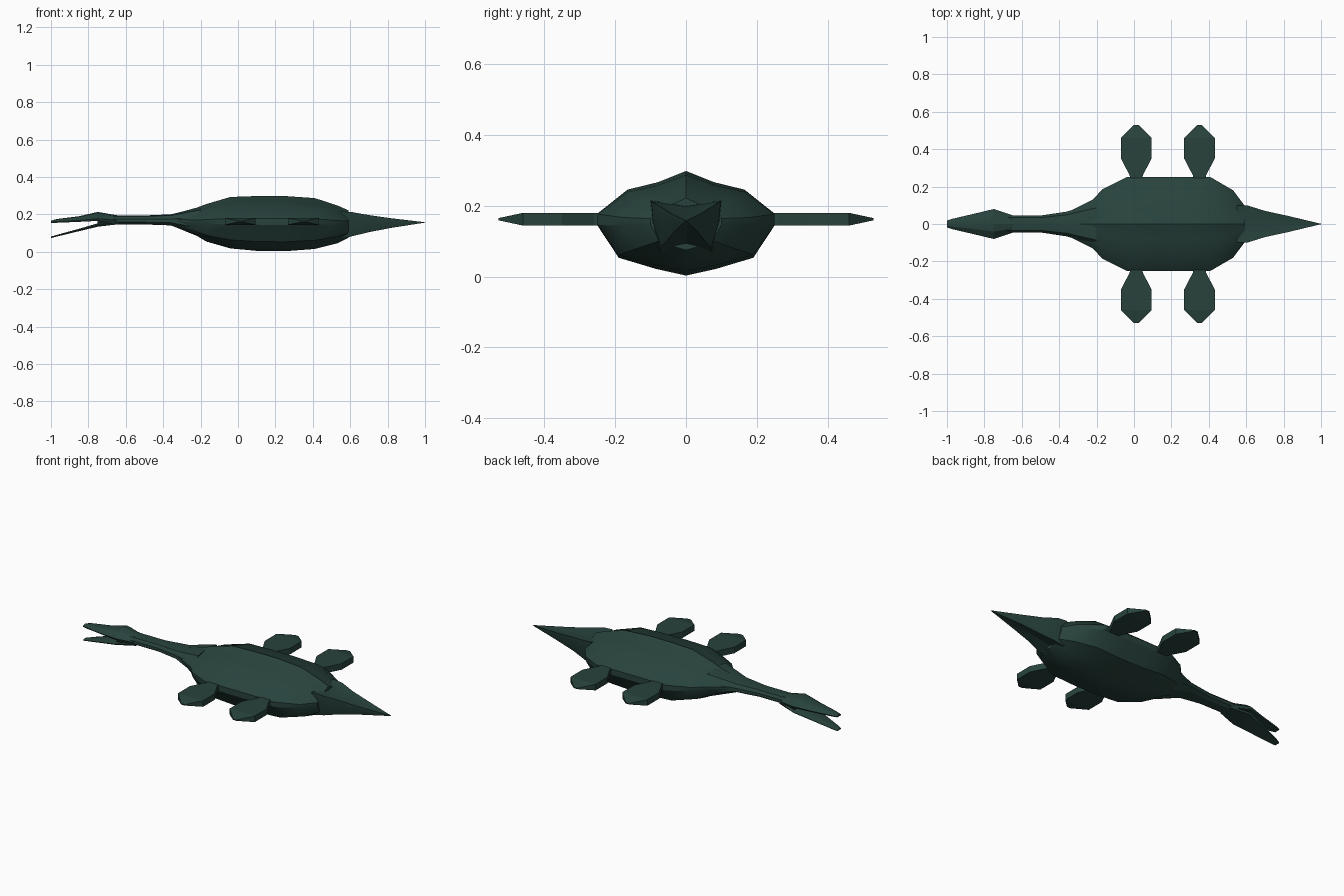
import bpy, bmesh, math
from mathutils import Vector

cube = bpy.data.objects.get("Cube")
if cube:
    bpy.data.objects.remove(cube, do_unlink=True)

green = bpy.data.materials.new("dark green")
green.use_nodes = True
colour = (0.021, 0.055, 0.046, 1)
green.diffuse_color = colour
green.node_tree.nodes["Principled BSDF"].inputs["Base Color"].default_value = colour


def finish(name, bm, angle):
    bmesh.ops.remove_doubles(bm, verts=bm.verts, dist=0.0005)
    bmesh.ops.recalc_face_normals(bm, faces=bm.faces)
    mesh = bpy.data.meshes.new(name)
    bm.to_mesh(mesh)
    bm.free()
    mesh.materials.append(green)
    obj = bpy.data.objects.new(name, mesh)
    bpy.context.collection.objects.link(obj)
    if angle:
        bpy.ops.object.select_all(action="DESELECT")
        obj.select_set(True)
        bpy.context.view_layer.objects.active = obj
        bpy.ops.object.shade_smooth_by_angle(angle=math.radians(angle))
    return obj


def loft(name, half, stations, angle=0):
    """Skin a mirrored half section along x; stations are (x, half width, mid, top, bottom)."""
    section = half + [(-y, z) for y, z in reversed(half) if y > 0]
    bm = bmesh.new()
    rings = []
    for x, w, mid, top, low in stations:
        rings.append([bm.verts.new((x, y * w, mid + z * (top - mid if z > 0 else mid - low)))
                      for y, z in section])
    n = len(section)
    for a, b in zip(rings, rings[1:]):
        for i in range(n):
            j = (i + 1) % n
            bm.faces.new((a[i], a[j], b[j], b[i]))
    bm.faces.new(rings[0])
    bm.faces.new(rings[-1])
    return finish(name, bm, angle)


# Body with ridged back and keeled belly
body_half = [(0, 1), (.32, .77), (.66, .62), (1, .13), (1, -.1),
             (.76, -.68), (.34, -.88), (0, -1)]
loft("body", body_half, [
    (-.36, .06, .17, .198, .142), (-.22, .13, .16, .236, .085),
    (-.17, .185, .16, .255, .055), (-.04, .25, .16, .293, .018),
    (.1, .25, .16, .298, .005), (.25, .25, .16, .298, .003),
    (.41, .25, .16, .287, .015), (.53, .18, .155, .248, .045),
    (.59, .10, .155, .222, .075)], 30)

# Slender neck running into the shoulders
neck_half = [(0, 1), (.75, .8), (1, .2), (1, -.5), (.6, -1), (0, -1)]
loft("neck", neck_half, [
    (-.75, .05, .17, .2, .142), (-.65, .045, .17, .194, .146),
    (-.5, .045, .17, .194, .146), (-.36, .066, .17, .2, .141),
    (-.2, .115, .165, .238, .085)], 30)

# Pointed tail
tail_half = [(0, .75), (1, 1), (.95, 0), (.72, -1), (0, -.8)]
loft("tail", tail_half, [
    (.55, .1, .155, .215, .07), (.61, .098, .155, .212, .083),
    (.7, .07, .155, .196, .105), (.82, .044, .155, .179, .128),
    (1, .001, .157, .158, .156)], 20)

# Head: upper jaw and open lower jaw
jaw_half = [(0, 1), (.5, .8), (1, -.2), (.9, -1), (0, -1)]
loft("upper_jaw", jaw_half, [
    (-.64, .044, .17, .194, .15), (-.75, .08, .18, .213, .165),
    (-.85, .056, .17, .19, .16), (-.97, .028, .163, .175, .155),
    (-1, .018, .16, .166, .154)], 20)
loft("lower_jaw", jaw_half, [
    (-.64, .044, .16, .172, .147), (-.75, .076, .144, .152, .134),
    (-.85, .054, .118, .123, .11), (-.97, .028, .086, .09, .081),
    (-1, .018, .077, .081, .073)], 20)
# Mouth corner joining the jaws
loft("mouth_hinge", jaw_half, [
    (-.66, .04, .16, .185, .148), (-.75, .062, .16, .175, .142)])

# Four paddle flippers with bevelled tips
outline = [(-.03, .2), (-.035, .26), (-.082, .35), (-.082, .46),
           (-.012, .53), (.012, .53), (.082, .46), (.082, .35), (.035, .26), (.03, .2)]
for label, x0 in (("front", .012), ("rear", .35)):
    for side, s in (("left", 1), ("right", -1)):
        bm = bmesh.new()
        rings = []
        for d in (1, -1):
            rings.append([bm.verts.new((x0 + x, s * y, .162 + d * (.003 if y > .5 else .018)))
                          for x, y in outline])
        up, down = rings
        n = len(outline)
        for i in range(n):
            j = (i + 1) % n
            bm.faces.new((up[i], up[j], down[j], down[i]))
        # Blade in strips so the tip slopes cleanly
        for ring in rings:
            for i in range(n // 2 - 1):
                bm.faces.new((ring[i], ring[i + 1], ring[n - 2 - i], ring[n - 1 - i]))
        finish(f"{label}_flipper_{side}", bm, 0)
